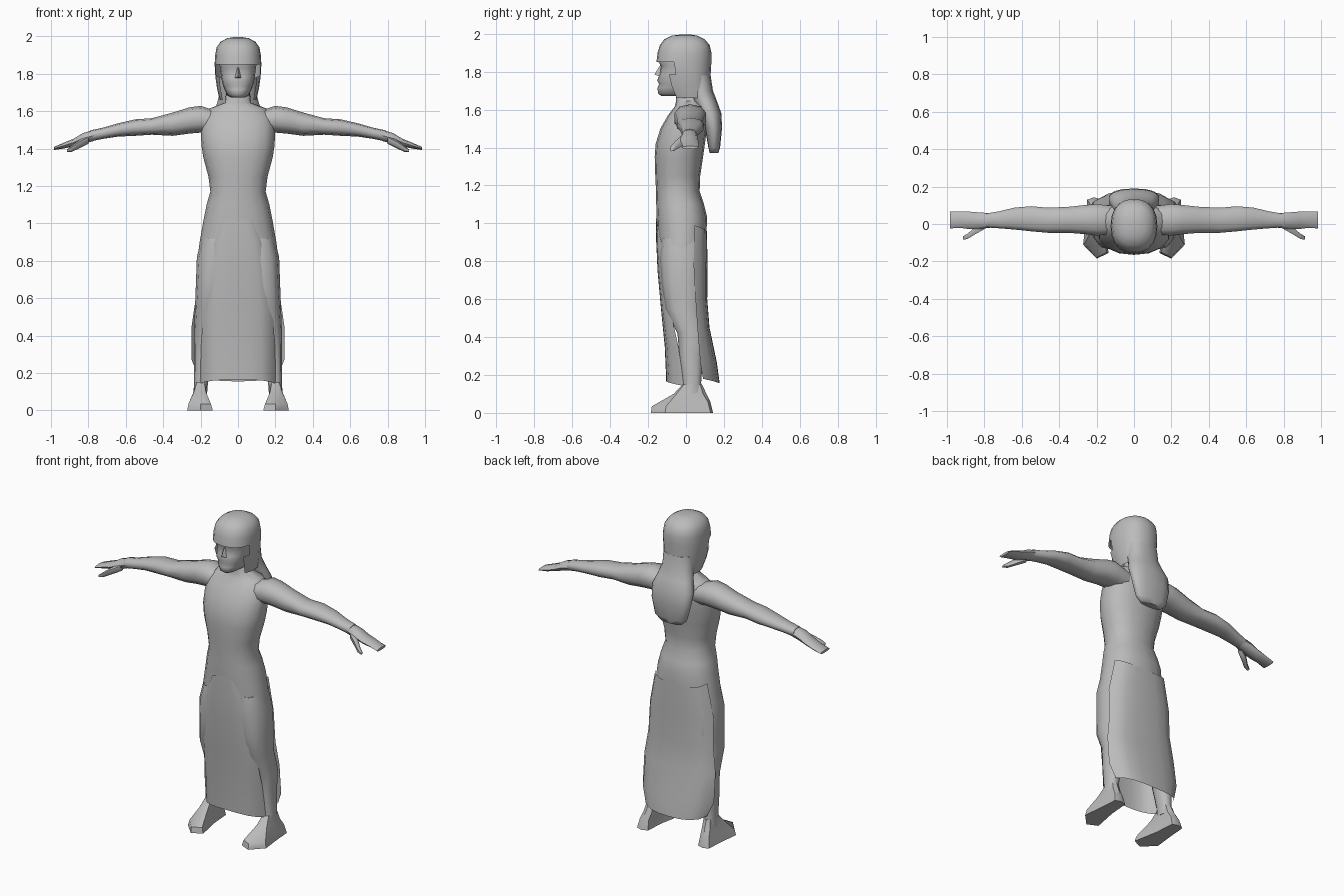
import bpy, bmesh, math

grey = bpy.data.materials.new("plain grey")
grey.diffuse_color = (0.5, 0.5, 0.5, 1)


def finish(name, bm, mirror=False, angle=60):
    bmesh.ops.recalc_face_normals(bm, faces=bm.faces)
    me = bpy.data.meshes.new(name)
    bm.to_mesh(me)
    bm.free()
    ob = bpy.data.objects.new(name, me)
    bpy.context.collection.objects.link(ob)
    me.materials.append(grey)
    if mirror:
        ob.modifiers.new("mirror", "MIRROR").use_clip = False
    bpy.ops.object.select_all(action='DESELECT')
    ob.select_set(True)
    bpy.context.view_layer.objects.active = ob
    bpy.ops.object.shade_smooth_by_angle(angle=math.radians(angle))
    return ob


def loft(rings, closed=True, caps=True):
    """Skin a list of point rings."""
    bm = bmesh.new()
    vs = [[bm.verts.new(p) for p in r] for r in rings]
    n = len(vs[0])
    for a, b in zip(vs, vs[1:]):
        for i in range(n if closed else n - 1):
            j = (i + 1) % n
            bm.faces.new((a[i], a[j], b[j], b[i]))
    if closed and caps:
        bm.faces.new(vs[0])
        bm.faces.new(vs[-1])
    return bm


def oval(n, e=2.3):
    """Unit rounded outline, starting at the front (0, -1)."""
    out = []
    for i in range(n):
        t = 2 * math.pi * i / n
        s, c = math.sin(t), -math.cos(t)
        out.append((math.copysign(abs(s) ** (2 / e), s), math.copysign(abs(c) ** (2 / e), c)))
    return out


def upright(rows, n=16, e=2.3):
    """Rings from (z, centre x, half width, front y, back y)."""
    return [[(cx + u * w, (f + b) / 2 + v * (b - f) / 2, z) for u, v in oval(n, e)]
            for z, cx, w, f, b in rows]


def sideways(rows, n=10):
    """Rings from (x, front y, back y, low z, high z)."""
    return [[(x, (f + b) / 2 + u * (b - f) / 2, (lo + hi) / 2 + v * (hi - lo) / 2)
             for u, v in oval(n)] for x, f, b, lo, hi in rows]


# Torso and neck
finish("torso", loft(upright([
    (0.80, 0, .218, -.14, .10), (0.90, 0, .205, -.148, .105), (1.03, 0, .182, -.155, .112),
    (1.10, 0, .168, -.157, .095), (1.17, 0, .148, -.158, .072), (1.25, 0, .158, -.162, .075),
    (1.35, 0, .185, -.165, .09), (1.42, 0, .196, -.16, .10), (1.50, 0, .198, -.135, .11),
    (1.57, 0, .19, -.095, .11), (1.615, 0, .15, -.06, .10), (1.645, 0, .07, -.052, .075),
    (1.74, 0, .058, -.055, .065)])))

# Legs
finish("legs", loft(upright([
    (0.10, .20, .036, -.02, .085), (0.16, .197, .037, -.015, .08), (0.30, .185, .05, -.035, .09),
    (0.42, .175, .06, -.045, .105), (0.55, .155, .075, -.11, .085), (0.68, .135, .09, -.128, .10),
    (0.82, .12, .10, -.138, .10), (0.92, .11, .085, -.13, .09)], 12)), mirror=True)

# Feet: sole, upper edge, instep, ankle
sole = [(.135, -.155), (.20, -.185), (.272, -.11), (.258, .02), (.25, .13), (.215, .143),
        (.175, .13), (.165, .0)]
mid = [(.145, -.15), (.20, -.18), (.265, -.105), (.25, .02), (.24, .115), (.213, .128),
       (.18, .115), (.168, .0)]
step = [(.172, -.06), (.20, -.065), (.235, -.05), (.237, .02), (.23, .09), (.205, .108),
        (.175, .09), (.165, .02)]
ankle = [(.18, -.01), (.2, -.018), (.22, -.01), (.236, .03), (.222, .075), (.2, .085),
         (.175, .075), (.162, .03)]
finish("feet", loft([
    [(x, y, 0) for x, y in sole], [(x, y, .035 + max(0, y) * .2) for x, y in mid],
    [(x, y, .10) for x, y in step], [(x, y, .15) for x, y in ankle]]), mirror=True, angle=45)

# Arms
finish("arms", loft(sideways([
    (.11, -.06, .10, 1.48, 1.60), (.20, -.065, .11, 1.485, 1.628), (.26, -.058, .105, 1.48, 1.62),
    (.35, -.05, .095, 1.468, 1.592), (.46, -.05, .09, 1.474, 1.562), (.55, -.042, .098, 1.468, 1.556),
    (.64, -.032, .09, 1.464, 1.535), (.72, -.025, .07, 1.452, 1.512), (.79, -.02, .058, 1.438, 1.497)])),
    mirror=True)

# Hands, flat and slightly drooping
finish("hands", loft(sideways([
    (.77, -.02, .058, 1.44, 1.50), (.83, -.028, .062, 1.425, 1.482), (.88, -.028, .066, 1.412, 1.452),
    (.93, -.02, .068, 1.40, 1.432), (.985, -.024, .066, 1.392, 1.408)], 8)), mirror=True, angle=50)
bm = loft(sideways([(.80, -.03, .01, 1.425, 1.47), (.85, -.058, -.015, 1.40, 1.445),
                    (.89, -.082, -.05, 1.382, 1.415), (.915, -.085, -.065, 1.38, 1.395)], 6))
finish("thumbs", bm, mirror=True)

# Head with brow, nose, lips and chin
rows = [(1.672, .035, -.13), (1.685, .058, -.148), (1.715, .072, -.15), (1.735, .08, -.142),
        (1.755, .085, -.152), (1.785, .09, -.14), (1.83, .096, -.132), (1.86, .10, -.15),
        (1.92, .10, -.14)]
finish("head", loft(upright([(z, 0, w, f, .06) for z, w, f in rows])))
bm = bmesh.new()
a, b, c, d = [bm.verts.new(p) for p in
              ((0, -.13, 1.845), (-.02, -.135, 1.775), (.02, -.135, 1.775), (0, -.167, 1.785))]
for f in ((a, b, d), (a, d, c), (b, c, d)):
    bm.faces.new(f)
finish("nose", bm)

# Hair cap, open around the face below the fringe
bm = loft(upright([
    (1.66, 0, .098, -.09, .135), (1.72, 0, .112, -.12, .13), (1.785, 0, .121, -.14, .13),
    (1.85, 0, .125, -.156, .134), (1.90, 0, .122, -.15, .134), (1.94, 0, .115, -.138, .125),
    (1.97, 0, .094, -.115, .10), (1.99, 0, .058, -.075, .06), (1.996, 0, .02, -.03, .025)], 20))
bm.faces.ensure_lookup_table()
gone = [f for f in bm.faces if f.calc_center_median().z < 1.85
        and (f.calc_center_median().y < -.065 or len(f.verts) > 4)]
bmesh.ops.delete(bm, geom=gone, context='FACES')
finish("hair", bm)

# Long hair hanging down the back
finish("back_hair", loft(upright([
    (1.37, 0, .075, .125, .17), (1.40, 0, .108, .118, .18), (1.50, 0, .132, .10, .19),
    (1.58, 0, .138, .07, .187), (1.64, 0, .115, .04, .165), (1.70, 0, .10, .01, .142),
    (1.78, 0, .10, .0, .13)], 14)), angle=70)


# Skirt panels: rows of (z centre, z edge, half width, centre y, edge y)
def panel(name, rows, n=8):
    rings = []
    for zc, ze, w, yc, ye in rows:
        ts = [-1 + 2 * i / n for i in range(n + 1)]
        rings.append([(w * math.sin(t * 1.35) / math.sin(1.35), yc + (ye - yc) * abs(t) ** 2.6,
                       zc + (ze - zc) * t * t) for t in ts])
    finish(name, loft(rings, closed=False))


panel("front_skirt", [
    (1.025, 1.01, .075, -.157, -.152), (.90, .90, .125, -.157, -.13), (.75, .75, .16, -.15, -.105),
    (.55, .55, .185, -.132, -.085), (.35, .35, .197, -.112, -.04), (.165, .142, .203, -.104, -.01)])
panel("back_skirt", [
    (.96, .99, .18, .110, .045), (.78, .78, .222, .114, .04), (.60, .60, .226, .112, .05),
    (.45, .45, .248, .124, .06), (.27, .27, .248, .162, .075), (.155, .18, .212, .178, .09)])
